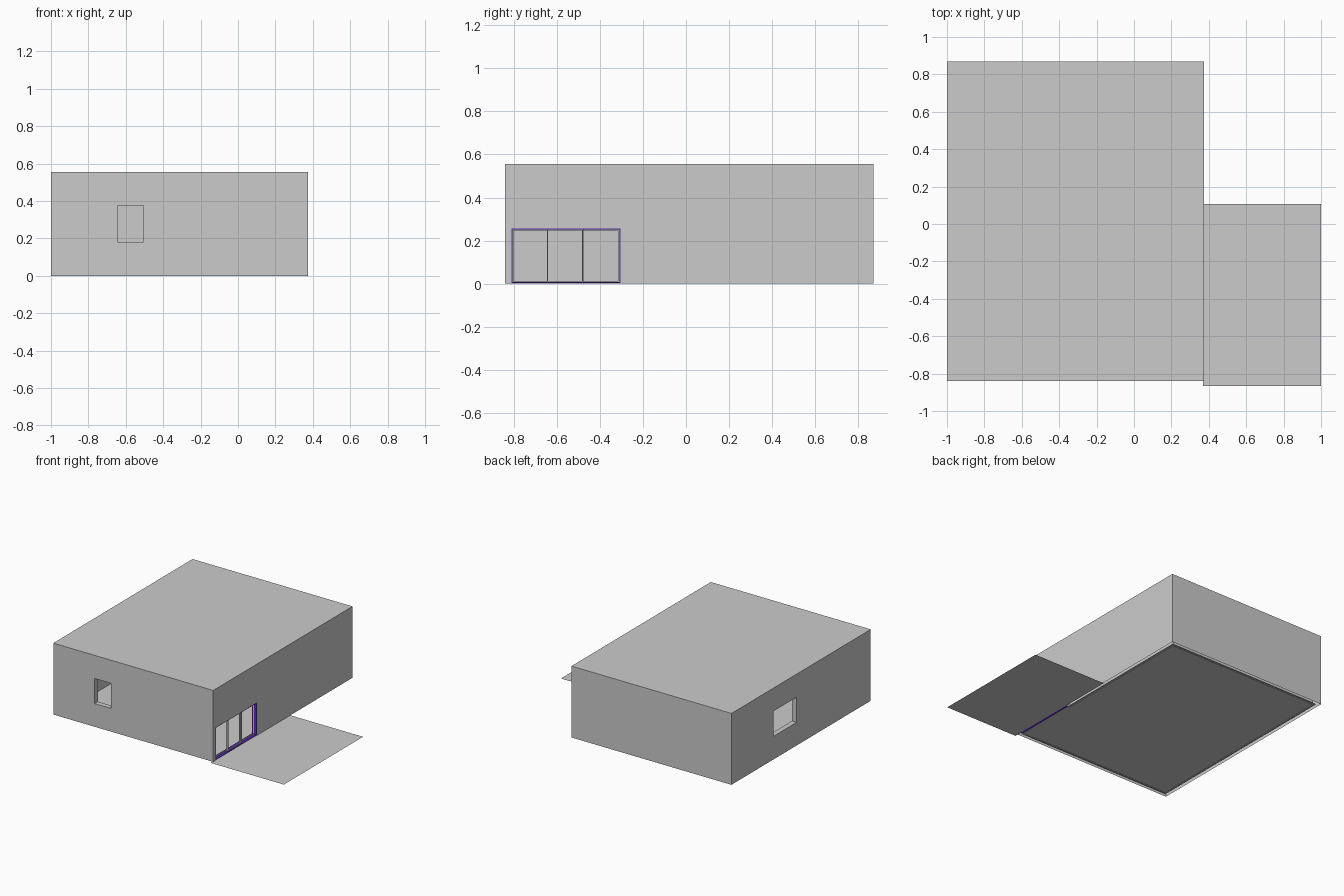
import bpy, bmesh
from mathutils import Vector

if "Cube" in bpy.data.objects:
    bpy.data.objects.remove(bpy.data.objects["Cube"])

X0, X1, Y0, Y1 = -1.0, 0.375, -0.84, 0.87   # house footprint
TOP, T = 0.555, 0.04                        # height, wall thickness


def box(name, lo, hi, mat=None):
    lo, hi = Vector(lo), Vector(hi)
    bm = bmesh.new()
    bmesh.ops.create_cube(bm, size=1)
    for v in bm.verts:
        v.co = [(lo[i] + hi[i]) / 2 + v.co[i] * (hi[i] - lo[i]) for i in range(3)]
    return finish(name, bm, mat)


def sheet(name, x0, x1, y0, y1, z):
    bm = bmesh.new()
    bm.faces.new([bm.verts.new(p) for p in
                  ((x0, y0, z), (x1, y0, z), (x1, y1, z), (x0, y1, z))])
    return finish(name, bm)


def finish(name, bm, mat=None):
    me = bpy.data.meshes.new(name)
    bm.to_mesh(me)
    bm.free()
    ob = bpy.data.objects.new(name, me)
    bpy.context.collection.objects.link(ob)
    if mat:
        me.materials.append(mat)
    return ob


def cut(target, lo, hi):
    cutter = box("cutter", lo, hi)
    cutter.hide_render = True
    mod = target.modifiers.new("cut", 'BOOLEAN')
    mod.operation, mod.solver, mod.object = 'DIFFERENCE', 'EXACT', cutter
    bpy.context.view_layer.objects.active = target
    bpy.ops.object.modifier_apply(modifier=mod.name)
    bpy.data.objects.remove(cutter)


def door_frame(name, x0, x1, y0, y1, z0, z1, w, mat=None):
    # rectangular ring in the y-z plane, extruded along x
    bm = bmesh.new()
    rings = []
    for x in (x0, x1):
        for d in (0, w):
            rings.append([bm.verts.new(p) for p in (
                (x, y0 + d, z0 + d), (x, y1 - d, z0 + d),
                (x, y1 - d, z1 - d), (x, y0 + d, z1 - d))])
    for a, b in ((0, 1), (1, 3), (3, 2), (2, 0)):
        for i in range(4):
            j = (i + 1) % 4
            bm.faces.new((rings[a][i], rings[a][j], rings[b][j], rings[b][i]))
    bmesh.ops.recalc_face_normals(bm, faces=bm.faces)
    return finish(name, bm, mat)


purple = bpy.data.materials.new("door_purple")
purple.diffuse_color = (0.12, 0.02, 0.55, 1)
purple.use_nodes = True
purple.node_tree.nodes["Principled BSDF"].inputs["Base Color"].default_value = purple.diffuse_color

# walls with two windows and a door opening
walls = box("walls", (X0, Y0, 0), (X1, Y1, TOP - 0.006))
cut(walls, (X0 + T, Y0 + T, -1), (X1 - T, Y1 - T, 1))
cut(walls, (-0.645, Y0 - 0.1, 0.18), (-0.505, Y0 + 0.1, 0.375))
cut(walls, (X0 - 0.1, 0.07, 0.18), (X0 + 0.1, 0.355, 0.375))
cut(walls, (X1 - 0.1, -0.81, -0.1), (X1 + 0.1, -0.305, 0.256))

# open underside of the walls
bm = bmesh.new()
bm.from_mesh(walls.data)
bmesh.ops.delete(bm, geom=[f for f in bm.faces if f.calc_center_median().z < 1e-4],
                 context='FACES')
bm.to_mesh(walls.data)
bm.free()

# roof, floor and terrace
box("roof", (X0, Y0, TOP - 0.006), (X1, Y1, TOP))
sheet("floor", X0 + 0.025, X1 - 0.025, Y0 + 0.025, Y1 - 0.025, 0.002)
sheet("terrace", 0.37, 1.0, -0.865, 0.107, 0.0)

# sliding door: coloured lining and three panel frames
door_frame("door_lining", X1 - T, X1, -0.81, -0.305, 0.003, 0.256, 0.004, purple)
for name, x, y0, y1 in (("door_panel_front", 0.352, -0.806, -0.64),
                        ("door_panel_middle", 0.361, -0.646, -0.475),
                        ("door_panel_back", 0.352, -0.482, -0.309)):
    door_frame(name, x - 0.004, x + 0.004, y0, y1, 0.007, 0.252, 0.006)
